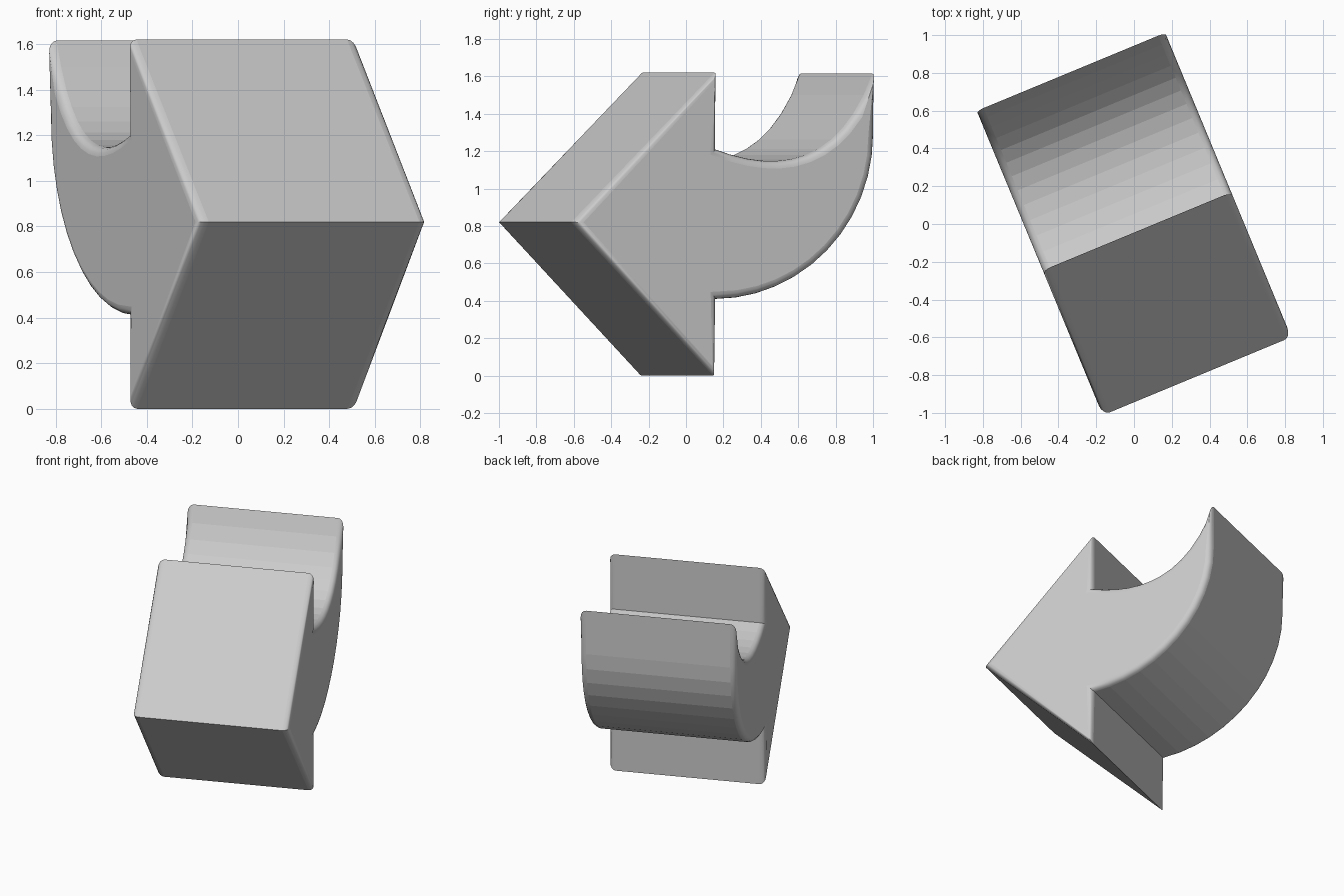
import bpy, bmesh, math
from mathutils import Vector

if "Cube" in bpy.data.objects:
    bpy.data.objects.remove(bpy.data.objects["Cube"])

WIDTH, LENGTH, R = 1.08, 1.744, 0.04     # thickness, arrow length, edge rounding
TURN = math.radians(22.5)
STEPS = 12


def bezier(p, t):
    s = 1 - t
    return s**3 * p[0] + 3*s*s*t * p[1] + 3*s*t*t * p[2] + t**3 * p[3]


# Arrow outline (distance from tip, height), clockwise from the tip
outline = [Vector((0, 0.82)), Vector((0.83, 1.62))]
inner = [Vector(c) for c in ((0.83, 1.21), (1.2, 1.08), (1.55, 1.12), (LENGTH, 1.615))]
outline += [bezier(inner, i / STEPS) for i in range(STEPS + 1)]
for i in range(STEPS + 1):
    a = math.pi / 2 * i / STEPS
    outline.append(Vector((0.83 + 0.914 * math.cos(a), 1.29 - 0.88 * math.sin(a))))
outline.append(Vector((0.822, 0)))
n = len(outline)


def inset(d):
    """Outline moved inwards by d, with limited mitres at the acute points."""
    pts = []
    for i, p in enumerate(outline):
        e1 = (p - outline[i - 1]).normalized()
        e2 = (outline[(i + 1) % n] - p).normalized()
        n1, n2 = Vector((e1.y, -e1.x)), Vector((e2.y, -e2.x))
        m = (n1 + n2).normalized()
        pts.append(p + m * d * min(1 / max(m.dot(n1), 0.01), 1.4))
    return pts


# Cross-section layers: rounded rim, straight side, rounded rim
half = [(R * (1 - math.cos(a)), WIDTH / 2 - R + R * math.sin(a))
        for a in (math.pi / 2 * k / 4 for k in range(5))]
layers = [(d, -w) for d, w in reversed(half)] + half

bm = bmesh.new()
rings = []
for d, w in layers:
    rings.append([bm.verts.new((w, p.x - LENGTH / 2, p.y)) for p in inset(d)])
for k in range(len(rings) - 1):
    for i in range(n):
        j = (i + 1) % n
        f = bm.faces.new((rings[k][i], rings[k][j], rings[k + 1][j], rings[k + 1][i]))
        f.smooth = k != len(half) - 1      # rims smooth, long sides faceted
bm.faces.new(rings[0])
bm.faces.new(rings[-1])
bmesh.ops.recalc_face_normals(bm, faces=bm.faces)
for e in bm.edges:
    e.smooth = e.calc_face_angle(0) < math.radians(30)

mesh = bpy.data.meshes.new("curved_arrow")
bm.to_mesh(mesh)
bm.free()
arrow = bpy.data.objects.new("curved_arrow", mesh)
arrow.rotation_euler.z = TURN
bpy.context.collection.objects.link(arrow)
